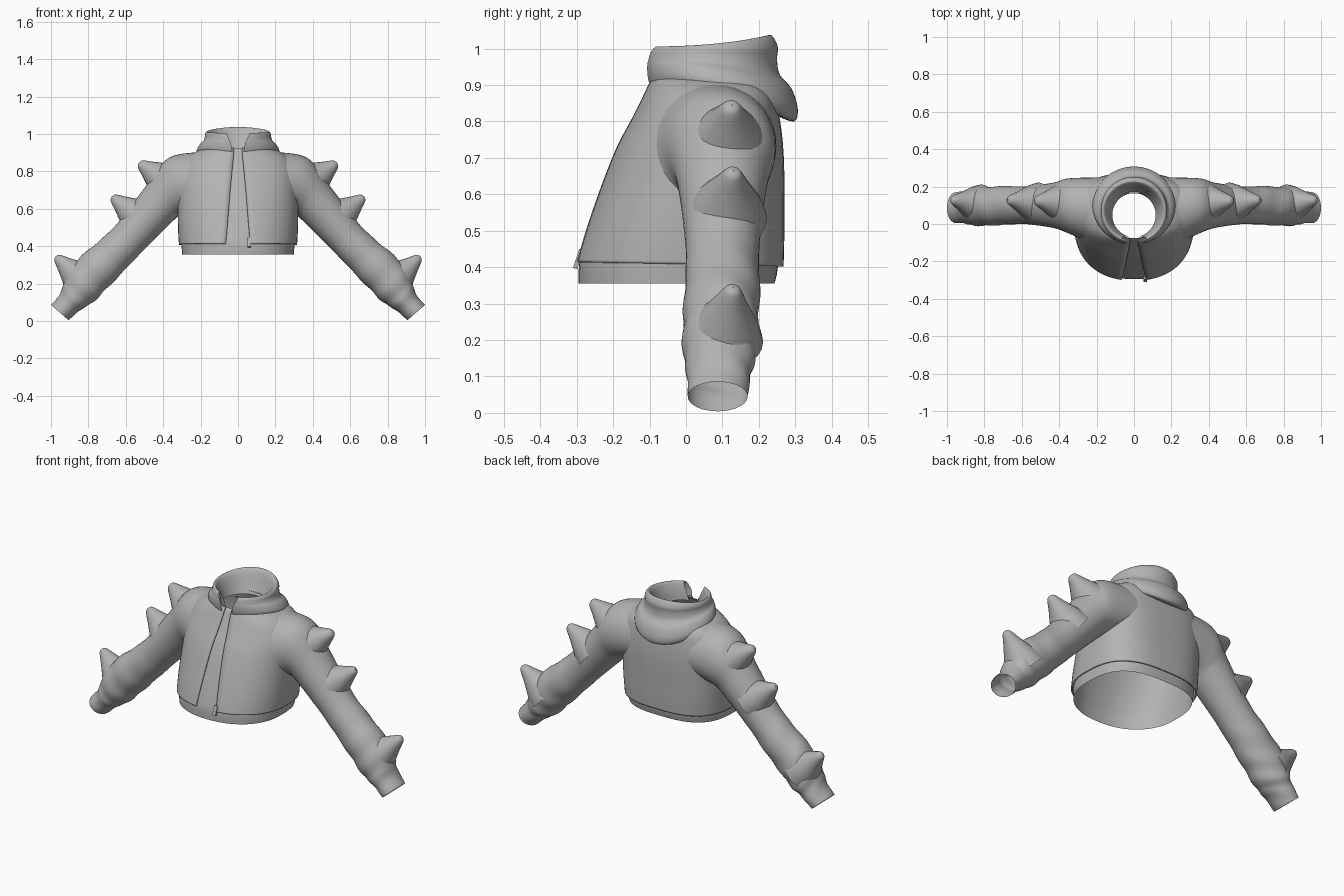
import bpy
from math import sin, cos, pi, asin, radians
from mathutils import Vector

if "Cube" in bpy.data.objects:
    bpy.data.objects.remove(bpy.data.objects["Cube"])

GREY = (0.45, 0.45, 0.45, 1)
cloth = bpy.data.materials.new("grey_cloth")
cloth.use_nodes = True
cloth.diffuse_color = GREY
cloth.node_tree.nodes["Principled BSDF"].inputs["Base Color"].default_value = GREY

# Squareness of the body outline (1 is a plain oval)
CHEST, BACK = 0.9, 0.7


def smooth_rows(rows, steps):
    """Catmull-Rom interpolation between rows of numbers."""
    out = []
    last = len(rows) - 1
    for i in range(last):
        quad = [rows[max(i - 1, 0)], rows[i], rows[i + 1], rows[min(i + 2, last)]]
        for s in range(steps):
            t = s / steps
            out.append([b + 0.5 * t * (c - a + t * (2 * a - 5 * b + 4 * c - d
                        + t * (3 * (b - c) + d - a))) for a, b, c, d in zip(*quad)])
    return out + [list(rows[-1])]


def loft(name, rings, closed=True, mirror=False, thickness=0):
    """Skin a series of equal rings and shade them smoothly."""
    n = len(rings[0])
    faces = []
    for i in range(len(rings) - 1):
        for j in range(n if closed else n - 1):
            k = (j + 1) % n
            faces.append((i * n + j, i * n + k, (i + 1) * n + k, (i + 1) * n + j))
    mesh = bpy.data.meshes.new(name)
    mesh.from_pydata([p for ring in rings for p in ring], [], faces)
    mesh.materials.append(cloth)
    obj = bpy.data.objects.new(name, mesh)
    bpy.context.collection.objects.link(obj)
    if mirror:
        mod = obj.modifiers.new("Mirror", "MIRROR")
        mod.use_mirror_merge = False
    if thickness:
        mod = obj.modifiers.new("Thickness", "SOLIDIFY")
        mod.thickness = thickness
        mod.offset = -1
    bpy.ops.object.select_all(action="DESELECT")
    obj.select_set(True)
    bpy.context.view_layer.objects.active = obj
    bpy.ops.object.shade_smooth_by_angle(angle=0.9)
    return obj


def signed_power(value, power):
    return abs(value) ** power * (1 if value > 0 else -1)


def body_ring(rx, front, back, z_front, z_back, gap=0, chest=CHEST, rear=BACK, drop=1.0):
    """Rounded ring around the body, starting at the front, with optional front gap."""
    n = 72
    start = asin((gap / rx) ** (1 / chest))
    points = []
    for j in range(n):
        a = start + (2 * pi - 2 * start) * j / (n - 1 if gap else n)
        power = chest if cos(a) > 0 else rear
        w = (1 - signed_power(cos(a), power)) / 2
        z = z_front + (z_back - z_front) * w ** drop
        points.append((rx * signed_power(sin(a), power), front + (back - front) * w, z))
    return points


# Jacket body: half width, front y, back y, front z, back z, front gap
body = [
    (0.316, -0.303, 0.268, 0.415, 0.402, 0.066),
    (0.320, -0.284, 0.270, 0.48, 0.48, 0.060),
    (0.322, -0.257, 0.270, 0.56, 0.56, 0.053),
    (0.322, -0.220, 0.270, 0.66, 0.66, 0.045),
    (0.320, -0.186, 0.266, 0.74, 0.74, 0.038),
    (0.310, -0.148, 0.257, 0.81, 0.81, 0.031),
    (0.278, -0.118, 0.242, 0.87, 0.87, 0.025),
    (0.210, -0.098, 0.210, 0.912, 0.912, 0.022),
    (0.140, -0.085, 0.180, 0.927, 0.927, 0.022),
]
body_rows = smooth_rows(body, 6)
loft("jacket_body", [body_ring(*r) for r in body_rows], closed=False, thickness=0.008)

# Inner shirt showing through the front opening and below the hem
shirt = [(0.298, -0.295, 0.243, 0.355, 0.355)]
for rx, front, back, zf, zb, gap in body:
    shirt.append((rx - 0.014, front + 0.010, back - 0.016, zf - 0.004, zb - 0.004))
loft("inner_shirt", [body_ring(*r) for r in smooth_rows(shirt, 3)])

# Hood collar: rolled edge at the back, stand-up rim, inner neck
collar = [
    (0.195, -0.088, 0.250, 0.912, 0.815, 0.028),
    (0.212, -0.102, 0.297, 0.905, 0.800, 0.030),
    (0.221, -0.108, 0.307, 0.928, 0.835, 0.034),
    (0.206, -0.110, 0.290, 0.955, 0.890, 0.040),
    (0.186, -0.109, 0.258, 0.970, 0.928, 0.048),
    (0.178, -0.107, 0.250, 0.985, 0.970, 0.054),
    (0.176, -0.102, 0.252, 0.998, 1.005, 0.060),
    (0.165, -0.092, 0.234, 1.006, 1.037, 0.064),
    (0.150, -0.082, 0.213, 0.990, 1.020, 0.060),
    (0.130, -0.074, 0.185, 0.950, 0.950, 0.042),
    (0.116, -0.070, 0.165, 0.905, 0.905, 0.026),
]
loft("hood_collar", [body_ring(*r, chest=1, rear=1, drop=2.2)
                     for r in smooth_rows(collar, 4)], closed=False)

# Sleeve opening, laid onto the surface of the body
SIDES = 40
mouth = []
for j in range(SIDES):
    a = 2 * pi * j / SIDES
    y, z = 0.082 - 0.167 * sin(a), 0.737 + 0.165 * cos(a)
    rx, front, back = min(body_rows, key=lambda r: abs(r[3] - z))[:3]
    side = (2 * y - front - back) / (back - front)
    power = CHEST if side < 0 else BACK
    depth = max(0, 1 - abs(side) ** (2 / power)) ** (power / 2)
    mouth += [0.985 * rx * depth, y, z]

# Sleeves: centre x, y, z, radius in the arm plane, radius along y, tilt
arm = [
    (0.350, 0.097, 0.713, 0.157, 0.147, 10),
    (0.422, 0.10, 0.625, 0.117, 0.122, 40),
    (0.575, 0.10, 0.450, 0.100, 0.101, 48),
    (0.680, 0.10, 0.345, 0.104, 0.103, 45),
    (0.780, 0.095, 0.250, 0.110, 0.104, 45),
    (0.850, 0.092, 0.165, 0.098, 0.100, 47),
    (0.895, 0.09, 0.105, 0.070, 0.088, 49),
    (0.953, 0.087, 0.045, 0.062, 0.082, 49),
]
keys = [mouth]
for x, y, z, r, ry, tilt in arm:
    key = []
    for j in range(SIDES):
        a = 2 * pi * j / SIDES
        key += [x + r * cos(a) * sin(radians(tilt)), y - ry * sin(a),
                z + r * cos(a) * cos(radians(tilt))]
    keys.append(key)

# Cloth folds grow from the elbow to the cuff
rings = []
rows = smooth_rows(keys, 7)
for i, row in enumerate(rows):
    t = i / (len(rows) - 1)
    fold = 0.03 * max(0, min(1, 3 * t - 1)) * min(1, 8 * (1 - t))
    points = [Vector(row[k:k + 3]) for k in range(0, len(row), 3)]
    centre = sum(points, Vector()) / SIDES
    ring = []
    for j, p in enumerate(points):
        a = 2 * pi * j / SIDES
        ring.append(centre + (p - centre) * (1 + fold * sin(45 * t + 2 * sin(a) + cos(2 * a))))
    rings.append(ring)
loft("sleeves", rings, mirror=True)

# Soft spikes on the sleeves: flared base, rounded tip
profile = smooth_rows([(-0.3, 0.118), (0, 0.100), (0.3, 0.075), (0.6, 0.050),
                       (0.85, 0.031), (0.96, 0.019), (1, 0.001)], 3)


def spike(name, base, tip, scale=1.0):
    base, tip = Vector(base), Vector(tip)
    axis = (tip - base).normalized()
    u = axis.cross(Vector((0, 1, 0))).normalized()
    v = axis.cross(u)
    loft(name, [[base.lerp(tip, t) + (u * cos(2 * pi * j / 24) + v * sin(2 * pi * j / 24))
                 * r * scale for j in range(24)] for t, r in profile], mirror=True)


spike("shoulder_spikes", (0.405, 0.115, 0.758), (0.530, 0.125, 0.845))
spike("upper_arm_spikes", (0.555, 0.115, 0.57), (0.675, 0.13, 0.665), 0.95)
spike("forearm_spikes", (0.86, 0.11, 0.237), (0.975, 0.13, 0.345), 0.92)

# Zip pull hanging at the hem
bpy.ops.mesh.primitive_cube_add(size=1, location=(0.06, -0.296, 0.422),
                                rotation=(-0.32, 0, 0))
pull = bpy.context.object
pull.name = "zip_pull"
pull.scale = (0.02, 0.012, 0.055)
pull.data.materials.append(cloth)
